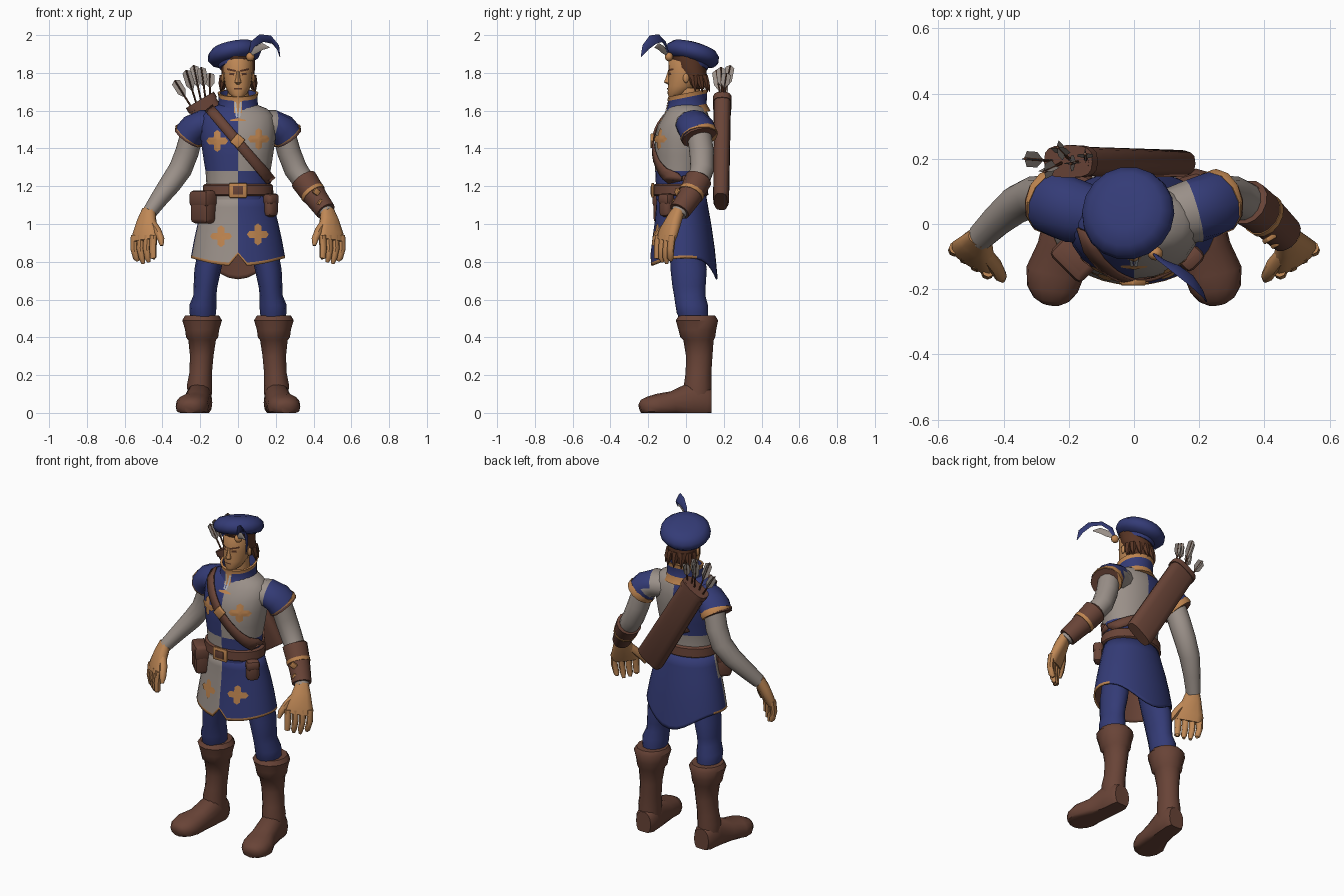
import bpy, bmesh, math
from mathutils import Vector, Matrix, Euler
from mathutils.bvhtree import BVHTree

cube = bpy.data.objects.get("Cube")
if cube:
    bpy.data.objects.remove(cube, do_unlink=True)

X, Y, Z = Vector((1, 0, 0)), Vector((0, 1, 0)), Vector((0, 0, 1))


def material(name, r, g, b):
    m = bpy.data.materials.new(name)
    m.use_nodes = True
    m.diffuse_color = (r, g, b, 1)
    m.node_tree.nodes["Principled BSDF"].inputs["Base Color"].default_value = (r, g, b, 1)
    return m


blue = material("blue cloth", .034, .044, .182)
grey = material("grey cloth", .325, .28, .25)
pale = material("pale lace", .42, .43, .47)
trim = material("orange trim", .52, .235, .08)
skin = material("skin", .52, .245, .092)
leather = material("brown leather", .14, .057, .038)
hair_brown = material("dark hair", .1, .036, .018)


def finish(name, bm, mats, rule=None, angle=45):
    """Turn a bmesh into a smooth shaded object, colouring faces by a rule."""
    if rule:
        for f in bm.faces:
            f.material_index = rule(f.calc_center_median())
    me = bpy.data.meshes.new(name)
    bm.to_mesh(me)
    bm.free()
    ob = bpy.data.objects.new(name, me)
    bpy.context.collection.objects.link(ob)
    for m in mats if isinstance(mats, list) else [mats]:
        me.materials.append(m)
    bpy.ops.object.select_all(action='DESELECT')
    ob.select_set(True)
    bpy.context.view_layer.objects.active = ob
    bpy.ops.object.shade_smooth_by_angle(angle=math.radians(angle))
    return ob


def tube(name, rings, mats, n=14, ref=Y, flat=False, k=1, caps=True, warp=None, rule=None):
    """Loft (x, y, z, ra, rb) rings; flat rings stay level, others follow the path."""
    bm = bmesh.new()
    pts = [Vector(r[:3]) for r in rings]
    loops = []
    for i, r in enumerate(rings):
        u, v = X, Y
        if not flat:
            t = (pts[min(i + 1, len(pts) - 1)] - pts[max(i - 1, 0)]).normalized()
            v = (ref - t * ref.dot(t)).normalized()
            u = v.cross(t)
        loop = []
        for j in range(n):
            a = math.tau * j / n
            c, s = math.cos(a), math.sin(a)
            co = pts[i] + u * r[3] * math.copysign(abs(c) ** k, c) + v * r[4] * math.copysign(abs(s) ** k, s)
            loop.append(bm.verts.new(warp(co) if warp else co))
        loops.append(loop)
    for lo, hi in zip(loops, loops[1:]):
        for j in range(n):
            q = (j + 1) % n
            bm.faces.new((lo[j], lo[q], hi[q], hi[j]))
    if caps:
        bm.faces.new(loops[0][::-1])
        bm.faces.new(loops[-1])
        bmesh.ops.recalc_face_normals(bm, faces=bm.faces)
    return finish(name, bm, mats, rule)


def box(name, loc, size, mat, rot=(0, 0, 0), bevel=.008):
    bm = bmesh.new()
    m = Matrix.LocRotScale(Vector(loc), Euler([math.radians(a) for a in rot]), Vector(size))
    bmesh.ops.create_cube(bm, size=1, matrix=m)
    bmesh.ops.bevel(bm, geom=bm.edges[:], offset=bevel, segments=2, affect='EDGES', profile=.5)
    return finish(name, bm, mat)


def ball(name, loc, size, mat):
    bm = bmesh.new()
    bmesh.ops.create_uvsphere(bm, u_segments=10, v_segments=6, radius=1,
                              matrix=Matrix.LocRotScale(Vector(loc), None, Vector(size)))
    return finish(name, bm, mat)


def drape(name, bm, target, mat, side=-1, gap=.005, thick=0, miss=0):
    """Press a flat mesh onto the front (side -1) or back (+1) of a target."""
    me = target.data
    tree = BVHTree.FromPolygons([v.co for v in me.vertices], [p.vertices for p in me.polygons])
    for v in bm.verts:
        hit = tree.ray_cast(Vector((v.co.x, side, v.co.z)), Y * -side)[0]
        v.co.y = hit.y + side * gap if hit else miss
    bm.normal_update()
    for f in bm.faces:
        if f.normal.y * side < 0:
            f.normal_flip()
    ob = finish(name, bm, mat)
    if thick:
        mod = ob.modifiers.new("thickness", 'SOLIDIFY')
        mod.thickness, mod.offset = thick, 1
    return ob


def strip(a, b, w, segs=4):
    """Flat band between two (x, z) points."""
    bm = bmesh.new()
    a, b = Vector((a[0], 0, a[1])), Vector((b[0], 0, b[1]))
    p = (b - a).normalized().cross(Y) * w
    rows = [[bm.verts.new(a.lerp(b, i / segs) + p * e) for e in (-1, 0, 1)] for i in range(segs + 1)]
    for lo, hi in zip(rows, rows[1:]):
        for e in (0, 1):
            bm.faces.new((lo[e], lo[e + 1], hi[e + 1], hi[e]))
    return bm


def emblem(name, x, z, target):
    """Four-armed cross badge."""
    bm = bmesh.new()
    mid = bm.verts.new((x, 0, z))
    reach = (.058, .048, .026, .048)
    ring = [bm.verts.new((x + reach[i % 4] * math.cos(i * math.pi / 8), 0,
                          z + reach[i % 4] * math.sin(i * math.pi / 8))) for i in range(16)]
    for i in range(16):
        bm.faces.new((mid, ring[i], ring[(i + 1) % 16]))
    bmesh.ops.subdivide_edges(bm, edges=bm.edges[:], cuts=2, use_grid_fill=True)
    drape(name, bm, target, trim)


# Tunic body, quartered in two colours
torso = tube("tunic_body", [(0, -.03, 1.13, .17, .13), (0, -.03, 1.22, .168, .13), (0, -.03, 1.28, .172, .133),
                            (0, -.025, 1.36, .185, .142), (0, -.02, 1.45, .198, .148), (0, -.01, 1.52, .2, .14),
                            (0, 0, 1.575, .19, .12), (0, .005, 1.61, .155, .1), (0, .005, 1.64, .08, .08)],
             [blue, grey], n=20, flat=True, rule=lambda c: 0 if (c.x < 0) == (c.z > 1.28) else 1)


# Skirt with a dipping hem, front notch, trim and leather lining
def hem(co):
    t = (1.16 - co.z) / .34
    s = (co.y + .015) / (.13 + .05 * t)
    drop = .105 * s ** 4 if s > 0 else .045 * s * s
    if abs(co.x) < .01 and s < 0:
        drop = -.02
    return co - Z * drop * max(t, 0) ** 2


skirt = tube("tunic_skirt", [(0, -.01, .82, .25, .178), (0, -.01, .833, .248, .176), (0, -.012, .92, .232, .165),
                             (0, -.015, 1.01, .212, .15), (0, -.02, 1.09, .19, .138), (0, -.025, 1.16, .172, .13)],
             [blue, grey, trim, leather], n=32, flat=True, caps=False, warp=hem)
for i, p in enumerate(skirt.data.polygons):
    p.material_index = 2 if i < 32 and p.center.y < .05 else int(p.center.x < 0 and p.center.y < -.03)
lining = skirt.modifiers.new("lining", 'SOLIDIFY')
lining.thickness, lining.offset, lining.material_offset = .01, -1, 3

for label, x, z, target in (("chest_right", -.11, 1.44, torso), ("chest_left", .11, 1.45, torso),
                            ("skirt_right", -.09, .935, skirt), ("skirt_left", .105, .945, skirt)):
    emblem("emblem_" + label, x, z, target)

# Collar with trimmed edges, open throat and shirt lacing
collar = tube("collar", [(0, -.005, 1.572, .125, .135), (0, .003, 1.615, .107, .106), (0, .01, 1.67, .102, .102),
                         (0, .01, 1.692, .108, .106), (0, .01, 1.692, .095, .093), (0, .01, 1.63, .085, .08)],
              [blue, trim], n=20, flat=True, warp=lambda c: c + Z * .2 * c.y,
              rule=lambda c: int(not 1.615 < c.z - .2 * c.y < 1.675))
drape("collar_opening", strip((0, 1.665), (0, 1.585), .02), collar, skin, gap=.003, miss=-.1)
for s in (-1, 1):
    drape("collar_lace", strip((.015 * s, 1.645), (.006 * s, 1.565), .005), collar, pale, gap=.007, miss=-.115)

# Arms, sleeves, hands, legs and boots on both sides
for s, side in ((1, "left"), (-1, "right")):
    def part(name, rings, mats, s=s, side=side, **kw):
        return tube(side + "_" + name, [(r[0] * s, *r[1:]) for r in rings], mats, **kw)

    part("sleeve_cap", [(.1, .02, 1.525, .075, .085), (.185, .04, 1.527, .078, .098), (.232, .057, 1.503, .082, .1),
                        (.262, .07, 1.464, .084, .098)], [blue, grey], n=12, rule=lambda c: int(0 < c.x < .185))
    part("sleeve_trim", [(.254, .066, 1.474, .086, .1), (.257, .068, 1.47, .089, .102),
                         (.264, .07, 1.461, .087, .1)], trim, n=12)
    part("sleeve_lining", [(.26, .069, 1.466, .083, .096), (.267, .072, 1.456, .083, .096)], leather, n=12)
    part("arm", [(.235, .065, 1.51, .06, .065), (.27, .083, 1.38, .062, .066), (.305, .085, 1.29, .062, .063),
                 (.36, .06, 1.21, .057, .059), (.42, .01, 1.13, .047, .05), (.473, -.042, 1.055, .038, .043)], grey)

    # Hand: palm, four fingers and a thumb
    across = Vector((-.82 * s, -.57, 0))
    part("palm", [(.472, -.04, 1.075, .03, .036), (.483, -.065, 1.02, .034, .054), (.492, -.095, .95, .031, .076),
                  (.495, -.11, .91, .024, .077)], skin, n=12, ref=across, k=.8)
    for i in range(4):
        off = across * (i - 1.5) * .041
        bx, by = .497 * s + off.x, -.108 + off.y
        tip = .79 + (.03, .008, 0, .015)[3 - i]
        tube(side + "_finger", [(bx, by, .94, .02, .02), (bx + .004 * s, by - .008, .87, .019, .019),
                                (bx - .004 * s - off.x * .1, by - .01, .82, .017, .017),
                                (bx - .01 * s - off.x * .15, by - .005, tip, .009, .009)], skin, n=8)
    part("thumb", [(.465, -.08, 1.02, .022, .022), (.428, -.125, .965, .022, .024),
                   (.408, -.16, .92, .019, .02), (.403, -.172, .886, .009, .009)], skin, n=8)

    part("leg", [(.19, .05, .46, .06, .07), (.186, .034, .53, .07, .083), (.186, .03, .57, .072, .086),
                 (.176, .02, .62, .061, .083), (.172, .016, .67, .063, .088), (.16, .014, .76, .071, .096),
                 (.12, -.005, .95, .075, .085)], blue, n=12, flat=True)
    part("boot_shaft", [(.202, .062, .04, .062, .072), (.204, .062, .15, .066, .073), (.198, .066, .21, .06, .068),
                        (.192, .07, .3, .062, .07), (.19, .066, .385, .073, .08), (.19, .062, .4, .085, .092),
                        (.19, .06, .44, .09, .1), (.19, .058, .49, .105, .112), (.19, .058, .515, .09, .096)],
         leather, n=12, flat=True)
    part("boot_foot", [(.2, .135, .055, .05, .07), (.2, .11, .055, .064, .085), (.207, .03, .065, .066, .1),
                       (.222, -.07, .045, .074, .07), (.243, -.15, .035, .089, .066), (.25, -.2, .03, .078, .056),
                       (.254, -.23, .026, .056, .044), (.256, -.243, .022, .03, .025)],
         leather, n=16, ref=Z, k=.88, warp=lambda c: Vector((c.x, c.y, max(c.z, 0))))

# Left bracer with strap and buckles
tube("bracer", [(.343, .068, 1.242, .06, .06), (.347, .066, 1.236, .072, .072), (.385, .038, 1.18, .068, .068),
                (.42, .01, 1.13, .06, .062), (.465, -.034, 1.068, .054, .057)], leather)
tube("bracer_strap", [(.392, .032, 1.17, .069, .07), (.403, .024, 1.155, .067, .069)], trim)
for x, y, z in ((.415, -.045, 1.17), (.44, -.06, 1.11)):
    box("bracer_buckle", (x, y, z), (.036, .016, .032), trim, (0, 35, 30), .004)

# Head, face and hair
tube("neck", [(0, .02, 1.58, .06, .06), (0, .015, 1.72, .056, .06)], skin, flat=True)
head = tube("head", [(0, -.062, 1.672, .026, .03), (0, -.045, 1.69, .048, .052), (0, -.02, 1.73, .068, .076),
                     (0, -.005, 1.79, .077, .088), (0, 0, 1.86, .08, .094), (0, .01, 1.91, .06, .07)],
            skin, n=20, flat=True)
tube("nose", [(0, -.08, 1.738, .012, .016), (0, -.093, 1.75, .018, .024), (0, -.091, 1.775, .011, .016),
              (0, -.088, 1.81, .008, .008)], skin, n=8, flat=True)
tube("hair", [(0, .065, 1.715, .045, .03), (0, .055, 1.74, .074, .052), (0, .042, 1.78, .086, .07),
              (0, .02, 1.83, .09, .085), (0, .01, 1.89, .088, .1)], hair_brown, n=16, flat=True)
for i in range(7):
    a = math.pi * i / 6
    c, q = math.cos(a), math.sin(a)
    tube("hair_tuft", [(.075 * c, .04 + .055 * q, 1.79, .022, .022), (.085 * c, .045 + .065 * q, 1.745, .018, .018),
                       (.092 * c, .05 + .075 * q, 1.7, .002, .002)], hair_brown, n=6, flat=True)
for s in (-1, 1):
    ball("ear", (.08 * s, 0, 1.772), (.01, .016, .026), skin)
    drape("eyebrow", strip((.012 * s, 1.81), (.058 * s, 1.82), .005), head, hair_brown, gap=.004)
    drape("eye", strip((.02 * s, 1.793), (.046 * s, 1.795), .006), head, hair_brown, gap=.003)
drape("mouth", strip((-.02, 1.716), (.02, 1.716), .003), head, hair_brown, gap=.003)

# Tilted flat-topped beret with feathers and a clasp
beret = tube("beret", [(0, 0, 0, .092, .098), (0, 0, .018, .096, .102), (0, 0, .028, .128, .13), (0, 0, .052, .144, .146),
                       (0, 0, .08, .139, .142), (0, 0, .106, .112, .116), (0, 0, .118, .06, .065)],
             blue, n=18, flat=True)
beret.location = (-.008, .018, 1.84)
beret.rotation_euler = (math.radians(-15), math.radians(-11), 0)
plume_ref = Vector((.52, .6, .55))
tube("blue_plume", [(.06, -.09, 1.89, .006, .004), (.082, -.11, 1.955, .018, .004), (.125, -.135, 1.984, .025, .004),
                    (.178, -.175, 1.976, .028, .004), (.212, -.215, 1.935, .02, .004), (.222, -.238, 1.885, .002, .002)],
     blue, n=8, ref=plume_ref)
tube("grey_plume", [(.06, -.09, 1.89, .005, .003), (.095, -.12, 1.922, .02, .004), (.13, -.145, 1.94, .018, .004),
                    (.165, -.165, 1.935, .003, .002)], grey, n=8, ref=Vector((.66, .75, 0)))
ball("plume_clasp", (.065, -.09, 1.885), (.024, .022, .024), trim)

# Belt, buckle and pouches
tube("belt", [(0, -.028, 1.148, .178, .138), (0, -.028, 1.155, .186, .146), (0, -.028, 1.205, .184, .144),
              (0, -.028, 1.212, .176, .136)], leather, n=24, flat=True)
box("belt_buckle", (0, -.176, 1.178), (.095, .016, .08), trim)
box("buckle_centre", (0, -.183, 1.178), (.055, .008, .045), leather, bevel=.002)
for name, x, z, size, turn in (("right_pouch", -.183, 1.09, (.13, .085, .175), -45),
                               ("left_pouch", .175, 1.1, (.075, .055, .125), 45)):
    w, d, h = size
    box(name, (x, -.105, z), size, leather, (0, 0, turn), .024)
    box(name + "_flap", (x, -.105, z + h * .25), (w * 1.04, d * 1.1, h * .5), leather, (0, 0, turn), .02)

# Chest strap, front and back
drape("strap_front", strip((-.15, 1.61), (.17, 1.23), .026, 16), torso, leather, thick=.01, miss=-.02)
drape("strap_back", strip((.17, 1.23), (-.08, 1.34), .026, 12), torso, leather, 1, thick=.01, miss=-.02)
box("strap_buckle", (-.002, -.18, 1.44), (.055, .018, .06), trim, (0, 40, 0), .005)

# Quiver and arrows
tube("quiver", [(.122, .185, 1.118, .08, .034), (.114, .186, 1.13, .087, .042), (-.185, .192, 1.628, .08, .046),
                (-.185, .192, 1.628, .086, .05), (-.202, .192, 1.657, .086, .05), (-.202, .192, 1.657, .074, .04),
                (-.19, .192, 1.637, .07, .036)], leather, n=16, k=.65)
for i, tip in enumerate(((-.335, .2, 1.76), (-.275, .16, 1.815), (-.235, .235, 1.84), (-.195, .185, 1.83),
                         (-.15, .215, 1.8))):
    base, end = Vector((-.235 + .022 * i, .192, 1.6 + .014 * i)), Vector(tip)
    start = base.lerp(end, .45)
    tube("arrow_shaft", [(*base, .005, .005), (*end, .005, .005)], hair_brown, n=6)
    for wide, thin in ((.024, .002), (.002, .024)):
        tube("arrow_fletching", [(*start, .003, .003), (*base.lerp(end, .62), wide, thin),
                                 (*base.lerp(end, .94), wide, thin), (*end, .003, .003)], grey, n=4)
